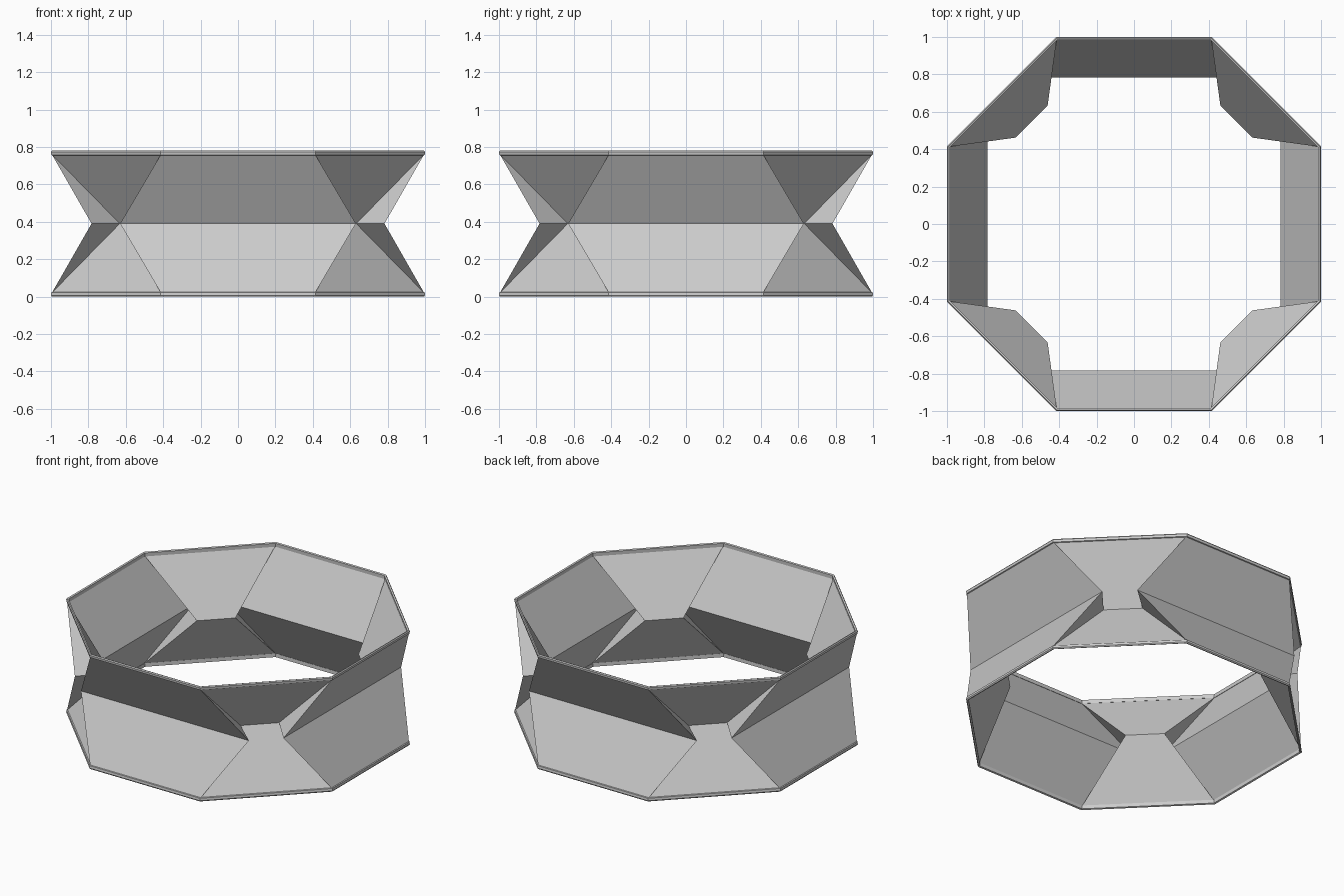
import bpy, bmesh, math
from mathutils import Matrix, Vector

if "Cube" in bpy.data.objects:
    bpy.data.objects.remove(bpy.data.objects["Cube"])

H = 0.78                       # total height
T = math.tan(math.pi / 8)      # half side of an octagon with apothem 1

grey = bpy.data.materials.new("light_grey")
grey.diffuse_color = (0.6, 0.6, 0.6, 1)
grey.use_nodes = True
grey.node_tree.nodes["Principled BSDF"].inputs["Base Color"].default_value = grey.diffuse_color


def add_object(name, bm):
    mesh = bpy.data.meshes.new(name)
    bm.to_mesh(mesh)
    bm.free()
    mesh.materials.append(grey)
    obj = bpy.data.objects.new(name, mesh)
    bpy.context.collection.objects.link(obj)
    return obj


def quarter_ring(bm, points, z):
    """Repeat a run of points four times around the z axis."""
    return [bm.verts.new(Matrix.Rotation(k * math.pi / 2, 3, 'Z') @ Vector((x, y, z)))
            for k in range(4) for x, y in points]


# Folded band: octagonal rims pinched to a pleated waist
bm = bmesh.new()
rim = [(-T * 0.995, -0.995), (T * 0.995, -0.995)]
waist = [(-0.63, -0.783), (0.63, -0.783), (0.462, -0.632), (0.632, -0.462)]
mid = quarter_ring(bm, waist, H / 2)
for z, top in ((0.02, False), (H - 0.02, True)):
    edge = quarter_ring(bm, rim, z)
    for k in range(4):
        t0, t1, t2 = (edge[(2 * k + i) % 8] for i in range(3))
        m0, m1, m2, m3, m4 = (mid[(4 * k + i) % 16] for i in range(5))
        for face in ((m0, m1, t1, t0),      # wide side panel
                     (m1, m2, t1),          # pleat
                     (m2, m3, t2, t1),      # corner panel
                     (m3, m4, t2)):         # pleat
            bm.faces.new(face if top else face[::-1])
add_object("folded_band", bm)

# Slim rounded lips along the upper and lower edges
section = [(0.986, 0.752), (0.998, 0.757), (1.0, 0.773), (0.995, 0.78), (0.985, 0.776)]
for name, flip in (("upper_lip", False), ("lower_lip", True)):
    bm = bmesh.new()
    loops = [quarter_ring(bm, [(-T * a, -a), (T * a, -a)], H - z if flip else z)
             for a, z in section]
    for j in range(len(loops)):
        a, b = loops[j], loops[(j + 1) % len(loops)]
        for i in range(8):
            n = (i + 1) % 8
            bm.faces.new((a[i], a[n], b[n], b[i]))
    bmesh.ops.recalc_face_normals(bm, faces=bm.faces[:])
    add_object(name, bm)
